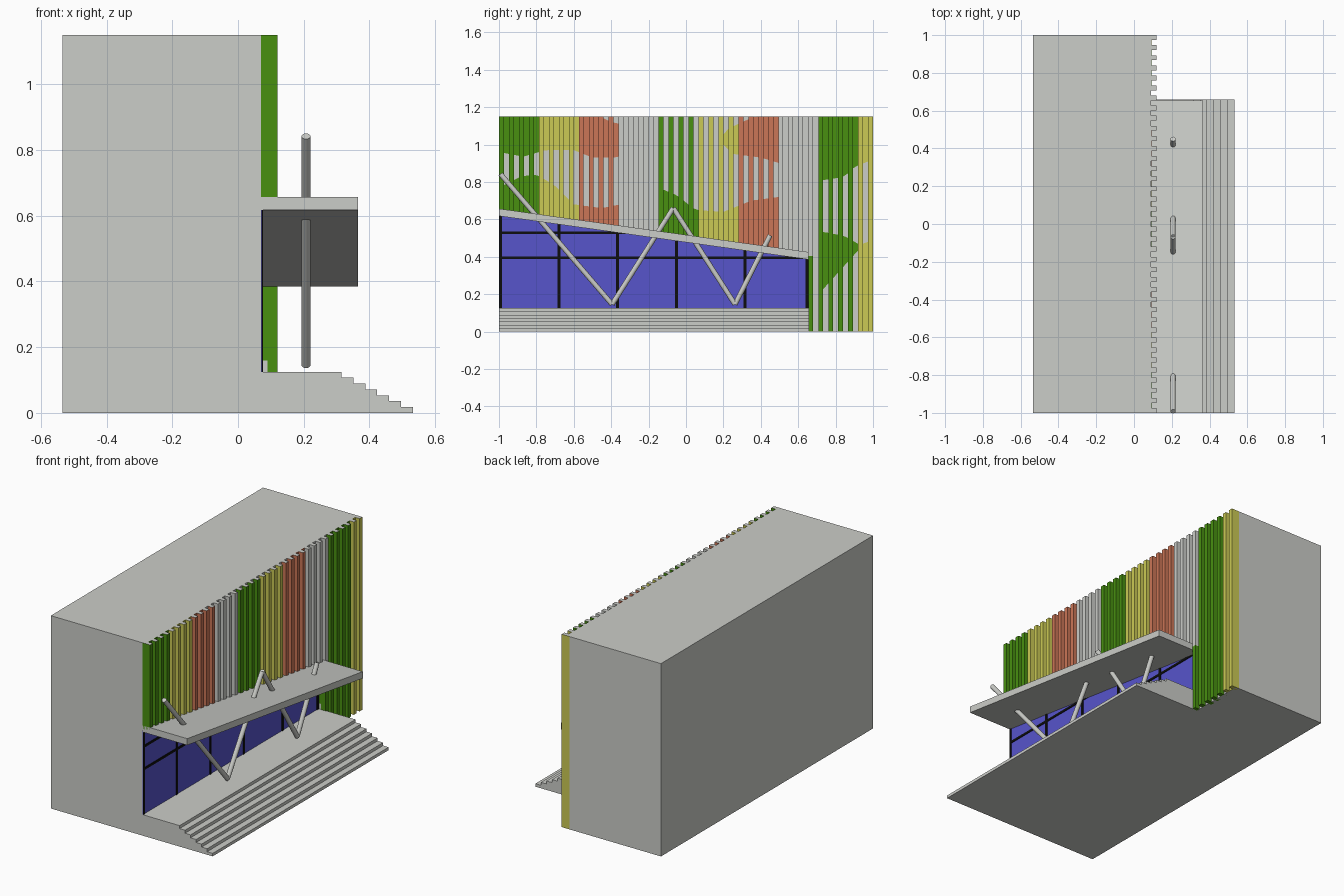
import bpy, math
from mathutils import Vector

if "Cube" in bpy.data.objects:
    bpy.data.objects.remove(bpy.data.objects["Cube"])


def material(name, rgb):
    m = bpy.data.materials.new(name)
    m.diffuse_color = (*rgb, 1)
    m.use_nodes = True
    m.node_tree.nodes["Principled BSDF"].inputs["Base Color"].default_value = m.diffuse_color
    return m


GREY = material("light grey", (0.60, 0.61, 0.58))
GREEN = material("green", (0.065, 0.28, 0.005))
YELLOW = material("yellow", (0.60, 0.59, 0.09))
SALMON = material("salmon", (0.60, 0.18, 0.095))
BLUE = material("glass blue", (0.095, 0.09, 0.60))
BLACK = material("frame black", (0.004, 0.004, 0.004))


def mesh_object(name, verts, faces, mats):
    me = bpy.data.meshes.new(name)
    me.from_pydata(verts, [], faces)
    ob = bpy.data.objects.new(name, me)
    bpy.context.collection.objects.link(ob)
    for m in mats:
        me.materials.append(m)
    return ob


def prism_x(name, yz, x0, x1, *mats):
    """Extrude a counter-clockwise (y, z) outline along x; second material goes on top faces."""
    n = len(yz)
    verts = [(x0, y, z) for y, z in yz] + [(x1, y, z) for y, z in yz]
    faces = [tuple(reversed(range(n))), tuple(range(n, 2 * n))]
    faces += [(i, (i + 1) % n, n + (i + 1) % n, n + i) for i in range(n)]
    ob = mesh_object(name, verts, faces, mats)
    if len(mats) > 1:
        for p in ob.data.polygons:
            p.material_index = int(p.normal.z > 0.9)
    return ob


def rect(y0, y1, z0, z1):
    return [(y0, z0), (y1, z0), (y1, z1), (y0, z1)]


def interp(pts, y):
    for (a, za), (b, zb) in zip(pts, pts[1:]):
        if y <= b:
            return za + (zb - za) * max(0, y - a) / (b - a)
    return pts[-1][1]


H, END = 1.15, 0.655
CANOPY = [(-1, 0.637), (END, 0.405)]      # slope of canopy centre line

# Main building block
prism_x("building_body", rect(-1, 1, 0, H), -0.535, 0.07, GREY)

# Entrance platform and steps, profile in (x, z)
rise, run = 0.125 / 7, 0.0364
prof = [(0.07, 0), (0.533, 0)]
for i in range(7):
    x = 0.533 - i * run
    prof.append((x, (i + 1) * rise))
    if i < 6:
        prof.append((x - run, (i + 1) * rise))
prof.append((0.07, 0.125))
n = len(prof)
mesh_object("entrance_steps",
            [(x, -1, z) for x, z in prof] + [(x, END + 0.003, z) for x, z in prof],
            [tuple(range(n)), tuple(reversed(range(n, 2 * n)))] +
            [(i, n + i, n + (i + 1) % n, (i + 1) % n) for i in range(n)], [GREY])

# Sloped canopy
prism_x("canopy", [(-1, 0.618), (END, 0.385), (END, 0.425), (-1, 0.657)], 0.07, 0.365, GREY)

# Glazing with black frame bars
prism_x("glazing", [(-1, 0.125), (END, 0.125), (END, 0.39), (-1, 0.625)], 0.07, 0.072, BLUE)
for y in (-0.992, -0.68, -0.365, -0.05, 0.315, 0.647):
    prism_x("window_mullion", rect(y - 0.008, y + 0.008, 0.125, interp(CANOPY, y) - 0.01),
            0.0695, 0.076, BLACK)
prism_x("window_transom_low", rect(-1, END, 0.388, 0.402), 0.0695, 0.0755, BLACK)
prism_x("window_transom_high", rect(-1, -0.30, 0.522, 0.536), 0.0695, 0.0755, BLACK)

# Facade backing sheet behind the fins
prism_x("facade_backing", [(-0.999, 0.637), (END + 0.001, 0.405), (END + 0.001, 0.0),
                           (0.999, 0.0), (0.999, H), (-0.999, H)], 0.07, 0.09, GREY)

# Vertical fins, coloured in groups of four
COUNT, W = 38, 0.026
PITCH = (2 - W) / (COUNT - 1)
CYCLE = [GREEN, YELLOW, SALMON, GREY]


def colour(i):
    return CYCLE[(i // 4) % 4]


for i in range(COUNT):
    y = -1 + i * PITCH
    bottom = interp(CANOPY, y) if y < END - 0.01 else 0
    if i == 31:
        prism_x("fin_lower_edge", rect(y, y + W, 0, 0.405), 0.0905, 0.12, GREEN)
        prism_x("fin_edge_side", rect(y - 0.001, y + W, 0.16, 0.405), 0.07, 0.0905, GREEN)
        bottom = 0.405
    prism_x("fin", rect(y, y + W, bottom, H), 0.07, 0.12, colour(i), GREY)

# Wavy coloured areas between the fins: (lower curve, upper curve)
A_LOW = [(-1, 0.96), (-0.87, 0.935), (-0.75, 0.97), (-0.6, 0.97), (-0.5, 0.93),
         (-0.37, 0.93), (-0.25, 0.99), (-0.21, 1.05)]
A_UP = [(-1, H), (-0.46, H), (-0.4, 1.12), (-0.3, 1.10), (-0.21, 1.05)]
B_UP = [(-1, 0.77), (-0.88, 0.83), (-0.8, 0.84), (-0.7, 0.78), (-0.6, 0.68), (-0.45, 0.66),
        (-0.3, 0.69), (-0.15, 0.77), (-0.05, 0.73), (0.05, 0.65), (0.2, 0.64),
        (0.35, 0.70), (0.5, 0.72)]
C_LOW = [(0.18, 1.02), (0.25, 0.95), (0.4, 0.93), (0.5, 0.9), (0.6, 0.82), (0.75, 0.81),
         (0.85, 0.83), (0.9, 0.88), (1, 0.92)]
C_UP = [(0.18, 1.03), (0.22, 1.08), (0.3, 1.12), (0.37, H), (1, H)]
D_LOW = [(END, 0.14), (0.935, 0.45)]
D_UP = [(END, 0.54), (0.75, 0.53), (0.85, 0.51), (0.935, 0.46)]
E_LOW, E_UP = [(0.92, 0), (1, 0)], [(0.92, 0.46), (1, 0.49)]
REGIONS = [(A_LOW, A_UP), (CANOPY, B_UP), (C_LOW, C_UP), (D_LOW, D_UP), (E_LOW, E_UP)]

for low, up in REGIONS:
    for i in range(COUNT - 1):
        y0 = max(-1 + i * PITCH + W, up[0][0])
        y1 = min(-1 + (i + 1) * PITCH, up[-1][0])
        c = colour(i)
        if y1 - y0 < 0.003 or c == GREY:
            continue
        prism_x("wave_panel", [(y0, interp(low, y0)), (y1, interp(low, y1)),
                               (y1, interp(up, y1)), (y0, interp(up, y0))],
                0.088, 0.092, c)

# Zigzag round struts passing through the canopy
PATH = [(-0.992, 0.842), (-0.395, 0.145), (-0.068, 0.66), (0.262, 0.145), (0.45, 0.515)]
for (ya, za), (yb, zb) in zip(PATH, PATH[1:]):
    a, b = Vector((0.207, ya, za)), Vector((0.207, yb, zb))
    bpy.ops.mesh.primitive_cylinder_add(vertices=20, radius=0.0135, depth=(b - a).length,
                                        location=(a + b) / 2)
    ob = bpy.context.object
    ob.name = "canopy_strut"
    ob.rotation_euler = (b - a).to_track_quat('Z', 'Y').to_euler()
    ob.data.materials.append(GREY)
    bpy.ops.object.shade_smooth_by_angle(angle=math.radians(40))
